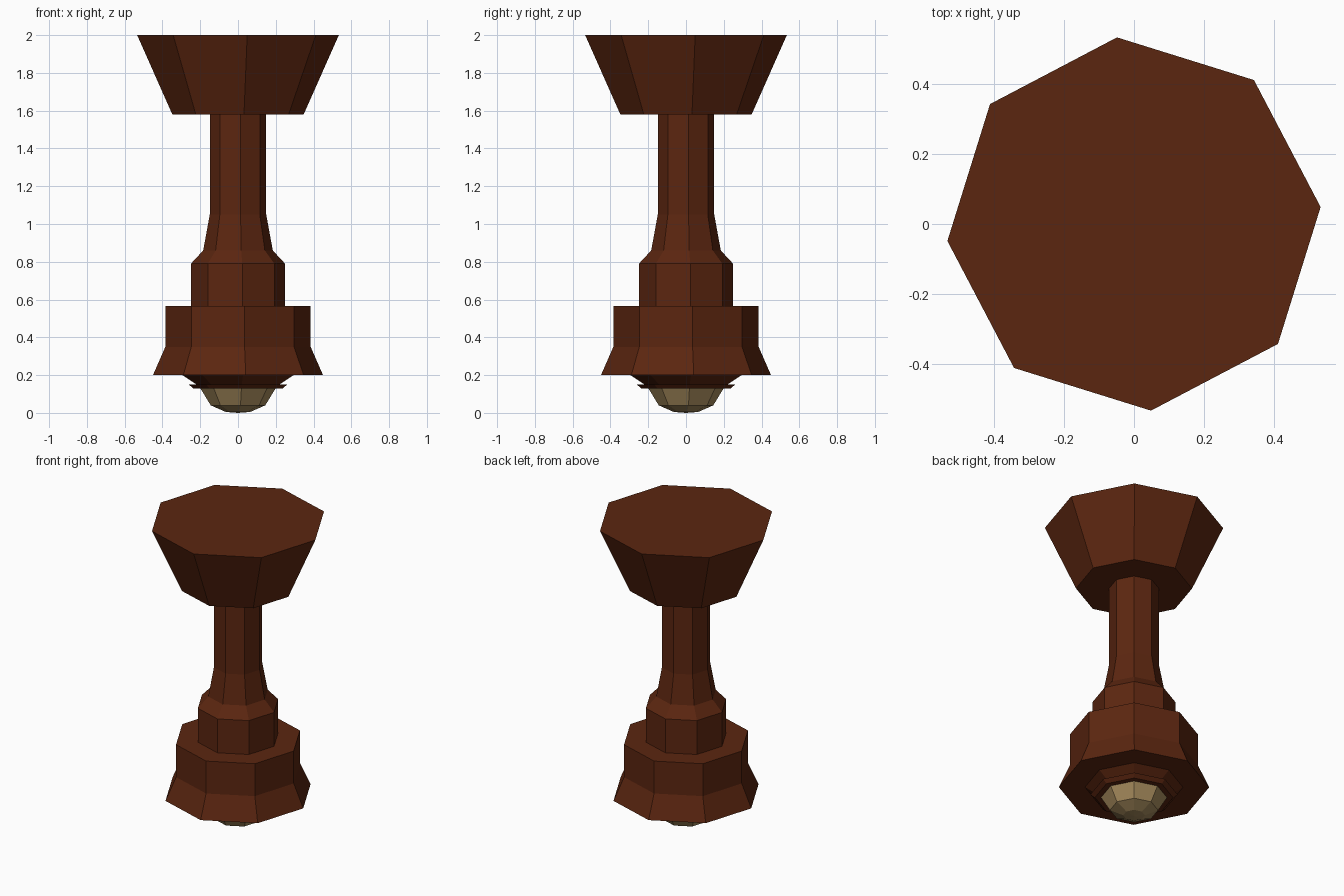
import bpy
import math

cube = bpy.data.objects.get("Cube")
if cube:
    bpy.data.objects.remove(cube, do_unlink=True)

SIDES = 8
TWIST = math.radians(5.2)


def make_material(name, colour):
    mat = bpy.data.materials.new(name)
    mat.use_nodes = True
    mat.diffuse_color = colour
    bsdf = mat.node_tree.nodes["Principled BSDF"]
    bsdf.inputs["Base Color"].default_value = colour
    bsdf.inputs["Roughness"].default_value = 0.8
    return mat


def lathe(name, profile, mat):
    """Octagonal turned part from (radius, height) points, bottom to top."""
    verts, faces, rings = [], [], []
    for radius, z in profile:
        start = len(verts)
        count = 1 if radius == 0 else SIDES
        for i in range(count):
            a = TWIST + math.tau * i / SIDES
            verts.append((radius * math.cos(a), radius * math.sin(a), z))
        rings.append([start + i % count for i in range(SIDES)])
    for low, high in zip(rings, rings[1:]):
        for i in range(SIDES):
            j = (i + 1) % SIDES
            quad = [low[i], low[j], high[j], high[i]]
            faces.append(list(dict.fromkeys(quad)))
    # Flat caps where the profile does not end in a point
    if profile[0][0] > 0:
        faces.append(rings[0][::-1])
    if profile[-1][0] > 0:
        faces.append(rings[-1])
    mesh = bpy.data.meshes.new(name)
    mesh.from_pydata(verts, [], faces)
    mesh.materials.append(mat)
    obj = bpy.data.objects.new(name, mesh)
    bpy.context.collection.objects.link(obj)
    return obj


wood = make_material("dark brown wood", (0.105, 0.019, 0.005, 1))
tan = make_material("pale tan", (0.37, 0.25, 0.105, 1))

# Rounded tip at the bottom
lathe("tip", [(0, 0), (0.065, 0.005), (0.145, 0.04), (0.2, 0.13)], tan)

# Thin flange around the tip
lathe("flange", [(0.235, 0.128), (0.262, 0.15)], wood)

# Flared collar with its tapered underside
lathe("collar", [(0.22, 0.15), (0.295, 0.2), (0.452, 0.2),
                 (0.386, 0.35), (0.386, 0.565)], wood)

# Middle sleeve and slim shaft
lathe("sleeve_and_shaft", [(0.25, 0.565), (0.25, 0.79), (0.185, 0.86),
                           (0.15, 1.05), (0.15, 1.58)], wood)

# Wide tapered head
lathe("head", [(0.349, 1.58), (0.536, 2.0)], wood)
